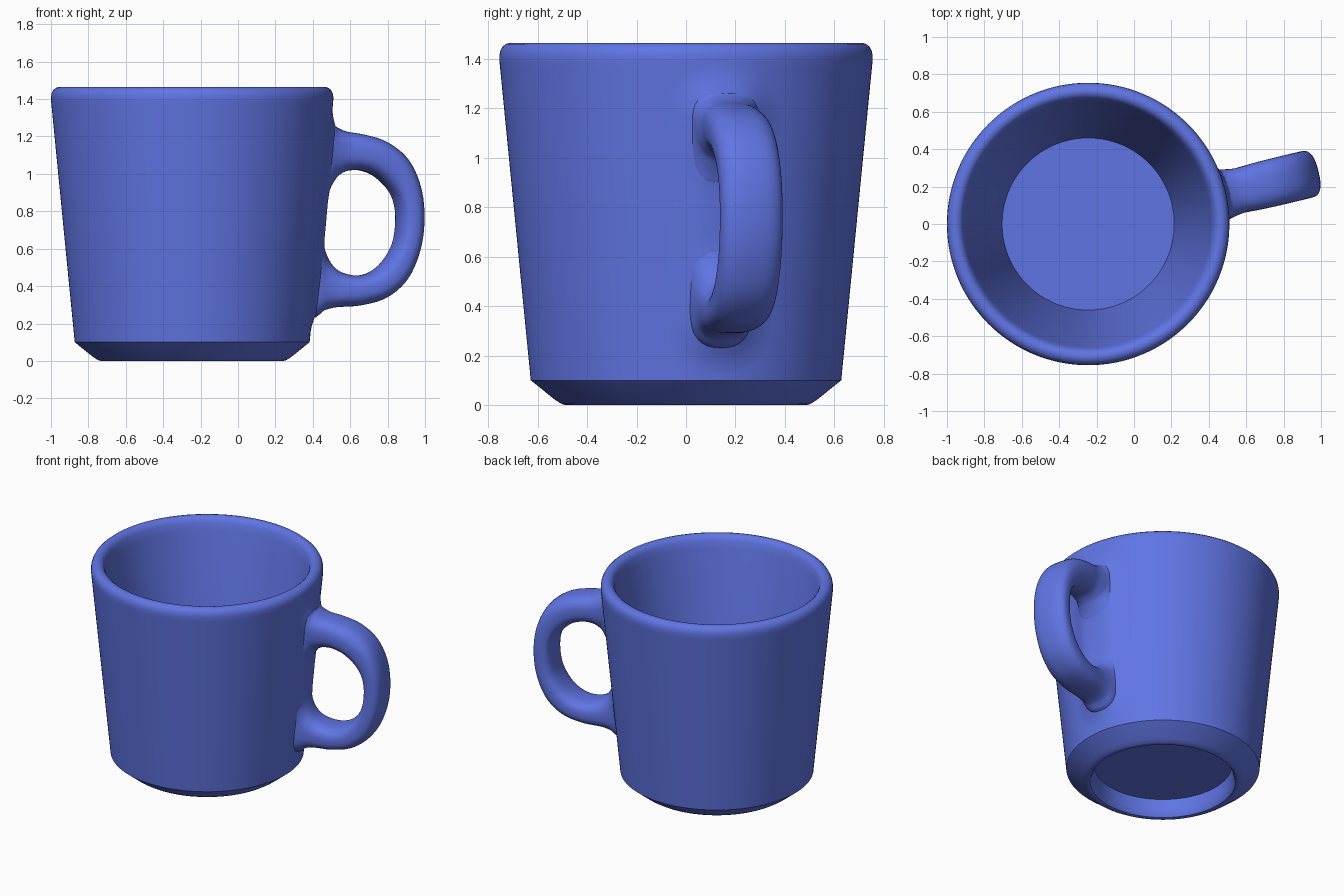
import bpy, bmesh, math
from mathutils import Vector
from mathutils.bvhtree import BVHTree

if "Cube" in bpy.data.objects:
    bpy.data.objects.remove(bpy.data.objects["Cube"])

AXIS = Vector((-0.245, 0, 0))      # centre line of the cup
ANGLE = math.radians(13.5)         # direction of the handle
BLEND = 0.14                       # reach of the soft joint between handle and wall
Z0, R0, Z1, R1 = 0.1, 0.628, 1.385, 0.754   # outer wall, bottom and top
blue = bpy.data.materials.new("blue_glaze")
blue.diffuse_color = (0.117, 0.178, 0.775, 1)
blue.use_nodes = True
blue.node_tree.nodes["Principled BSDF"].inputs["Base Color"].default_value = blue.diffuse_color


def finish(bm, name):
    mesh = bpy.data.meshes.new(name)
    bm.to_mesh(mesh)
    bm.free()
    mesh.materials.append(blue)
    ob = bpy.data.objects.new(name, mesh)
    bpy.context.collection.objects.link(ob)
    ob.location = AXIS
    bpy.ops.object.select_all(action='DESELECT')
    ob.select_set(True)
    bpy.context.view_layer.objects.active = ob
    bpy.ops.object.shade_smooth_by_angle(angle=math.radians(32))
    return ob


def wall_radius(z):
    return R0 + (R1 - R0) * (z - Z0) / (Z1 - Z0)


def swell(distance):
    """Outward offset that rounds the joint where two surfaces are close."""
    return max(BLEND - abs(distance), 0) ** 2 / (4 * BLEND)


def smooth_loop(rows, steps):
    """Closed smooth interpolation through the stations."""
    out, n = [], len(rows)
    for i in range(n):
        quad = [rows[(i + k) % n] for k in (-1, 0, 1, 2)]
        for j in range(steps):
            t = j / steps
            out.append([0.5 * (2 * b + (c - a) * t
                               + (2 * a - 5 * b + 4 * c - d) * t * t
                               + (3 * b - a - 3 * c + d) * t ** 3)
                        for a, b, c, d in zip(*quad)])
    return out


def power(v, exponent):
    return math.copysign(abs(v) ** exponent, v)


# Handle: closed loop of (outer radius, outer z, hole radius, hole z, width),
# its inner side runs just under the cup wall
stations = [
    (0.645, 0.74, 0.675, 0.74, 0.19), (0.66, 1.0, 0.695, 0.89, 0.20),
    (0.70, 1.25, 0.765, 0.975, 0.22), (0.765, 1.238, 0.81, 1.005, 0.235),
    (0.83, 1.226, 0.86, 1.018, 0.24), (0.93, 1.212, 0.92, 1.018, 0.25),
    (1.06, 1.172, 0.995, 0.99, 0.255), (1.175, 1.08, 1.07, 0.925, 0.255),
    (1.243, 0.935, 1.112, 0.85, 0.255), (1.263, 0.77, 1.124, 0.75, 0.255),
    (1.243, 0.60, 1.106, 0.63, 0.255), (1.175, 0.44, 1.05, 0.535, 0.255),
    (1.06, 0.338, 0.985, 0.48, 0.255), (0.92, 0.297, 0.91, 0.457, 0.25),
    (0.80, 0.288, 0.83, 0.468, 0.24), (0.715, 0.278, 0.77, 0.50, 0.23),
    (0.64, 0.27, 0.715, 0.56, 0.21), (0.635, 0.5, 0.67, 0.64, 0.19)]
along = Vector((math.cos(ANGLE), math.sin(ANGLE), 0))
across = Vector((-math.sin(ANGLE), math.cos(ANGLE), 0))
up = Vector((0, 0, 1))
SIDES = 40
handle = bmesh.new()
rings = []
for r1, z1, r2, z2, width in smooth_loop(stations, 5):
    outer, inner = along * r1 + up * z1, along * r2 + up * z2
    mid, half = (outer + inner) / 2 - across * 0.015, (outer - inner) / 2
    ring = []
    for k in range(SIDES):
        a = math.tau * k / SIDES
        ring.append(handle.verts.new(mid + half * power(math.cos(a), 0.75)
                                     + across * (width / 2 * power(math.sin(a), 0.75))))
    rings.append(ring)
for i, ring in enumerate(rings):
    nxt = rings[(i + 1) % len(rings)]
    for k in range(SIDES):
        m = (k + 1) % SIDES
        handle.faces.new((ring[k], ring[m], nxt[m], nxt[k]))
bmesh.ops.recalc_face_normals(handle, faces=handle.faces[:])
handle.normal_update()
handle_tree = BVHTree.FromBMesh(handle)

# Soft joint on the handle side
for v in handle.verts:
    gap = v.co.xy.length - wall_radius(v.co.z)
    v.co += v.normal * swell(gap)

# Cup: closed profile from the recessed base, over the rim, to the inner floor
profile = [(0, 0.125), (0.449, 0.125), (0.455, 0.06), (0.463, 0.02),
           (0.474, 0.004), (0.487, 0), (0.503, 0.004), (0.53, 0.021)]
ROWS = 64
for i in range(ROWS + 1):
    z = Z0 + (Z1 - Z0) * i / ROWS
    profile.append((wall_radius(z), z))
profile += [(0.755, 1.41), (0.752, 1.43), (0.743, 1.448), (0.729, 1.46),
            (0.71, 1.465), (0.692, 1.461), (0.678, 1.45), (0.667, 1.43),
            (0.655, 1.385), (0.46, 0.22), (0, 0.22)]
cup = bmesh.new()
verts = [cup.verts.new((r, 0, z)) for r, z in profile]
edges = [cup.edges.new(pair) for pair in zip(verts, verts[1:])]
bmesh.ops.spin(cup, geom=verts + edges, cent=(0, 0, 0), axis=(0, 0, 1),
               angle=math.tau, steps=192)
bmesh.ops.remove_doubles(cup, verts=cup.verts[:], dist=1e-5)
bmesh.ops.recalc_face_normals(cup, faces=cup.faces[:])

# Soft joint on the wall side
for v in cup.verts:
    r = v.co.xy.length
    if Z0 + 0.01 < v.co.z < Z1 - 0.01 and abs(r - wall_radius(v.co.z)) < 0.002:
        gap = handle_tree.find_nearest(v.co)[3]
        scale = 1 + swell(gap) / r
        v.co.x *= scale
        v.co.y *= scale

finish(cup, "cup")
finish(handle, "handle")
